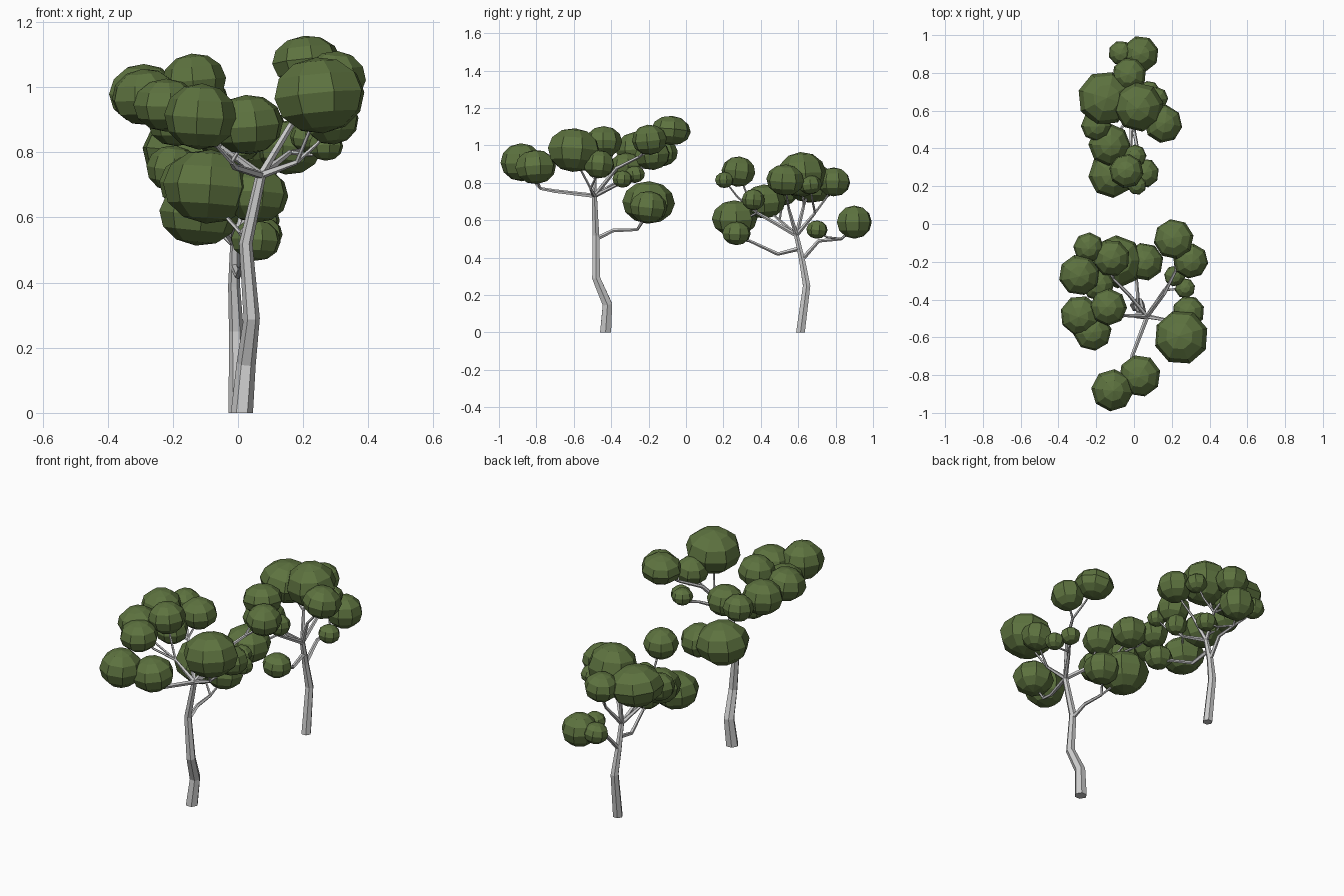
import bpy, bmesh, math, random
from mathutils import Vector, Matrix

random.seed(4)
leaf = bpy.data.materials.new("leaf_green")
leaf.diffuse_color = (0.11, 0.17, 0.05, 1)


def finish(bm, name, mat=None):
    me = bpy.data.meshes.new(name)
    bmesh.ops.recalc_face_normals(bm, faces=bm.faces)
    bm.to_mesh(me)
    bm.free()
    ob = bpy.data.objects.new(name, me)
    bpy.context.collection.objects.link(ob)
    if mat:
        me.materials.append(mat)


def tube(bm, pts, r0, r1, sides=6):
    """Faceted tapering tube through a few points."""
    pts = [Vector(p) for p in pts]
    rings = []
    for i, p in enumerate(pts):
        d = (pts[min(i + 1, len(pts) - 1)] - pts[max(i - 1, 0)]).normalized()
        if i == 0 and p.z == 0:
            d = Vector((0, 0, 1))
        q = Vector((0, 0, 1)).rotation_difference(d)
        r = r0 + (r1 - r0) * i / (len(pts) - 1)
        rings.append([bm.verts.new(p + q @ Vector((r * math.cos(a), r * math.sin(a), 0)))
                      for a in (math.tau * k / sides for k in range(sides))])
    for a, b in zip(rings, rings[1:]):
        for k in range(sides):
            n = (k + 1) % sides
            bm.faces.new((a[k], a[n], b[n], b[k]))
    bm.faces.new(rings[0])
    bm.faces.new(rings[-1])


def clump(bm, x, y, z, r, h):
    """Squashed low-poly leaf ball, slightly tilted."""
    m = (Matrix.Translation((x, y, z))
         @ Matrix.Rotation(random.uniform(-.12, .12), 4, 'X')
         @ Matrix.Rotation(random.uniform(-.12, .12), 4, 'Y')
         @ Matrix.Rotation(random.uniform(0, .8), 4, 'Z')
         @ Matrix.Diagonal((r, r, h, 1)))
    bmesh.ops.create_uvsphere(bm, u_segments=8, v_segments=6, radius=1.02, matrix=m)


def tree(name, trunk, radii, limbs):
    wood, leaves = bmesh.new(), bmesh.new()
    tube(wood, trunk, *radii)
    # each limb: path points, then the leaf clumps its twigs carry
    for path, clumps in limbs:
        tube(wood, path, .0125, .008, 5)
        end = Vector(path[-1])
        for c in clumps:
            tip = Vector(c[:3])
            elbow = end.lerp(tip, .6) - Vector((0, 0, .02))
            tube(wood, (end, elbow, tip), .007, .004, 5)
            clump(leaves, *c)
    finish(wood, name + "_trunk_and_branches")
    finish(leaves, name + "_foliage", leaf)


# front tree
hub = (.07, -.49, .73)
tree("front_tree",
     [(.012, -.43, 0), (.025, -.42, .15), (.042, -.48, .29), (.024, -.482, .52), hub],
     (.034, .016),
     [([hub, (.18, -.51, .77)],
       [(.25, -.60, .975, .143, .115), (.288, -.466, .90, .085, .075)]),
      ([hub, (.16, -.35, .80)],
       [(.215, -.275, .845, .055, .045), (.27, -.34, .82, .053, .045)]),
      ([hub, (.16, -.37, .88), (.22, -.25, .94)],
       [(.21, -.08, 1.08, .105, .077), (.30, -.196, 1.03, .092, .08)]),
      ([hub, (-.01, -.70, .755), (-.02, -.78, .77)],
       [(.03, -.804, .885, .11, .09), (-.115, -.88, .91, .11, .10)]),
      ([hub, (-.05, -.485, .82)],
       [(-.285, -.485, .97, .105, .085), (-.22, -.57, .945, .10, .08),
        (-.135, -.44, 1.02, .097, .082)]),
      ([hub, (-.03, -.37, .80), (-.11, -.29, .85)],
       [(-.29, -.27, .98, .107, .09), (-.24, -.125, .96, .08, .07),
        (-.12, -.18, .95, .097, .08), (-.19, -.32, .89, .085, .07)]),
      ([(.026, -.482, .50), (.02, -.39, .545), (.01, -.26, .55)],
       [(-.09, -.20, .695, .138, .112), (.055, -.20, .67, .10, .085)])])

# back tree
fork = (-.01, .59, .52)
tree("back_tree",
     [(-.002, .612, 0), (-.005, .645, .25), (-.012, .62, .39), fork],
     (.027, .014),
     [([(-.012, .62, .39), (.0, .71, .49), (0, .83, .50)],
       [(.035, .90, .59, .095, .087), (-.07, .905, .60, .065, .055),
        (.08, .70, .55, .057, .048)]),
      ([(-.012, .61, .45), (.0, .49, .42), (.03, .34, .49)],
       [(.055, .27, .53, .077, .062)]),
      ([fork, (-.02, .38, .64)],
       [(-.12, .26, .61, .12, .095), (-.04, .28, .86, .09, .08),
        (.015, .205, .815, .05, .042), (.005, .36, .71, .06, .055)]),
      ([fork, (-.07, .50, .60)],
       [(-.13, .42, .70, .11, .09), (-.20, .52, .75, .08, .07)]),
      ([fork, (.05, .55, .66)],
       [(.155, .53, .815, .10, .082)]),
      ([fork, (-.03, .63, .68)],
       [(-.155, .665, .80, .142, .105), (.025, .62, .845, .13, .118)]),
      ([fork, (.02, .69, .64)],
       [(-.025, .79, .805, .09, .076), (.12, .665, .79, .06, .05)])])
